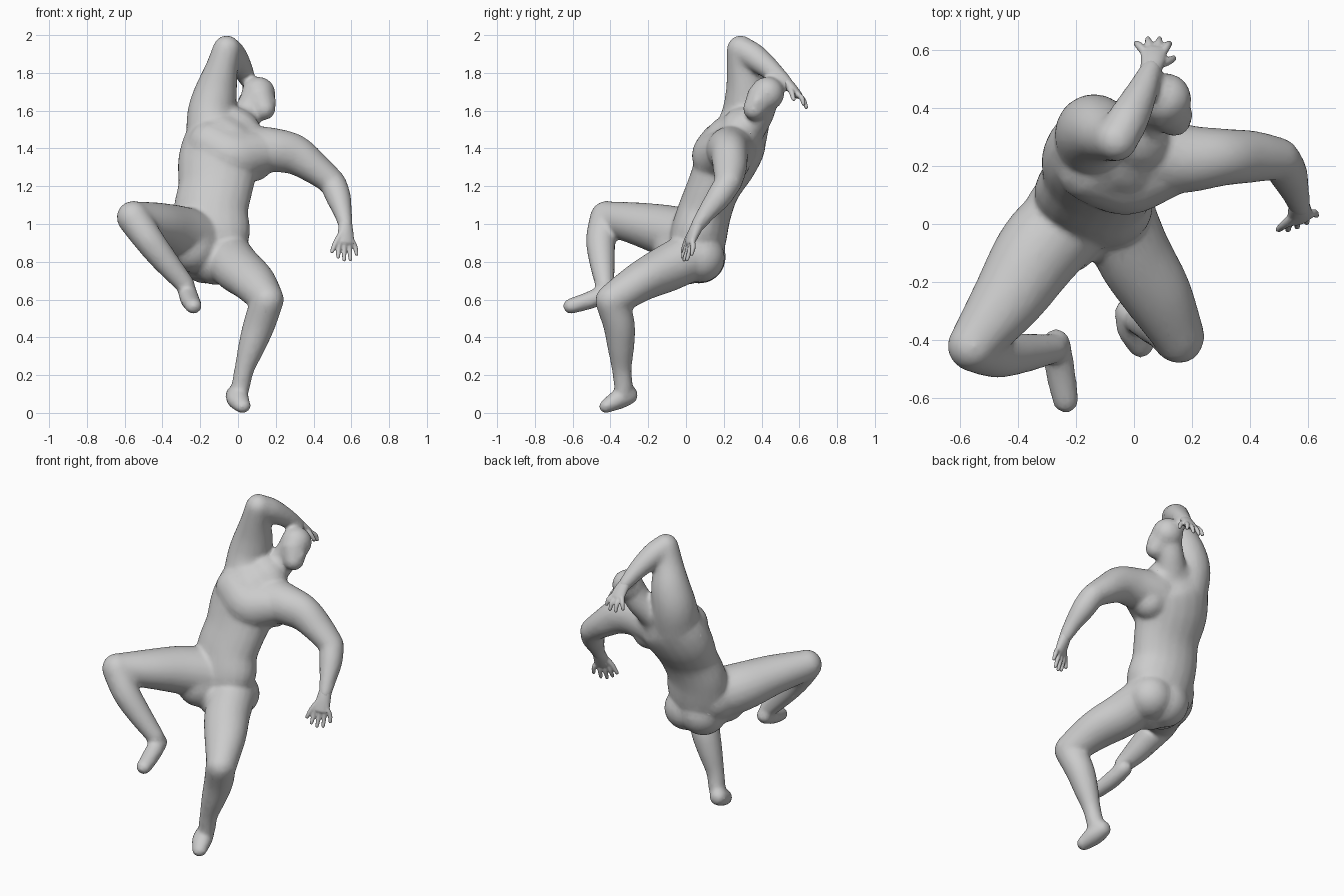
import bpy, bmesh, math
from mathutils import Vector

SEG = 20


def tube(bm, pts, side=(1, 0, 0), steps=5):
    """Round-capped limb through points (x, y, z, half_width, half_depth)."""
    P = [Vector(p if len(p) == 5 else (*p, p[3])) for p in pts]
    Q = [2 * P[0] - P[1]] + P + [2 * P[-1] - P[-2]]
    line = []
    for i in range(1, len(Q) - 2):
        a, b, c, d = Q[i - 1:i + 3]
        for k in range(steps):
            t = k / steps
            line.append(0.5 * (2 * b + (c - a) * t + (2 * a - 5 * b + 4 * c - d) * t ** 2
                               + (3 * b - a - 3 * c + d) * t ** 3))
    line.append(P[-1])
    C = [Vector(p[:3]) for p in line]
    T = [(C[min(i + 1, len(C) - 1)] - C[max(i - 1, 0)]).normalized() for i in range(len(C))]
    rings = [(C[i], T[i], line[i][3], line[i][4]) for i in range(len(C))]

    def cap(i, sgn):
        out = []
        r = min(line[i][3], line[i][4])
        for ang in (25, 50, 75):
            s, c = math.sin(math.radians(ang)), math.cos(math.radians(ang))
            out.append((C[i] + T[i] * r * s * sgn, T[i], line[i][3] * c, line[i][4] * c))
        return out
    rings = cap(0, -1)[::-1] + rings + cap(-1, 1)
    loops = []
    for c, t, a, b in rings:
        s = Vector(side)
        s = (s - t * s.dot(t)).normalized()
        u = t.cross(s)
        loops.append([bm.verts.new(c + s * a * math.cos(w) + u * b * math.sin(w))
                      for w in (2 * math.pi * k / SEG for k in range(SEG))])
    for A, B in zip(loops, loops[1:]):
        for k in range(SEG):
            j = (k + 1) % SEG
            bm.faces.new((A[k], A[j], B[j], B[k]))
    bm.faces.new(loops[0][::-1])
    bm.faces.new(loops[-1])


def ball(bm, x, y, z, r):
    g = bmesh.ops.create_icosphere(bm, subdivisions=3, radius=r)
    bmesh.ops.translate(bm, verts=g["verts"], vec=(x, y, z))


def finish(bm, name, voxel, smooth, ratio):
    bmesh.ops.recalc_face_normals(bm, faces=bm.faces)
    me = bpy.data.meshes.new(name)
    bm.to_mesh(me)
    bm.free()
    me.shade_smooth()
    ob = bpy.data.objects.new(name, me)
    bpy.context.collection.objects.link(ob)
    m = ob.modifiers.new("fuse", 'REMESH')
    m.mode, m.voxel_size, m.use_smooth_shade = 'VOXEL', voxel, True
    m = ob.modifiers.new("soften", 'SMOOTH')
    m.factor, m.iterations = 0.5, smooth
    m = ob.modifiers.new("simplify", 'DECIMATE')
    m.ratio = ratio
    return ob


body = bmesh.new()

# torso: leaning back and twisted towards the lowered arm
tube(body, [(-0.11, 0.05, 0.83, 0.16, 0.13), (-0.13, 0.065, 0.93, 0.20, 0.148),
            (-0.145, 0.097, 1.06, 0.20, 0.142), (-0.12, 0.145, 1.19, 0.20, 0.14),
            (-0.10, 0.213, 1.33, 0.22, 0.163), (-0.06, 0.265, 1.44, 0.215, 0.163),
            (-0.02, 0.30, 1.50, 0.16, 0.12)], side=(0.94, -0.2, -0.15))
# buttocks, hip, crotch and underside of the raised thigh
ball(body, -0.06, 0.075, 0.82, 0.132)
ball(body, -0.17, 0.07, 0.825, 0.142)
ball(body, -0.235, 0.04, 0.925, 0.142)
ball(body, -0.12, 0.0, 0.81, 0.133)
ball(body, -0.24, -0.04, 0.875, 0.133)
# chest and side below the lowered arm
tube(body, [(-0.14, 0.20, 1.42, 0.13), (-0.03, 0.17, 1.36, 0.14), (0.08, 0.195, 1.375, 0.122)],
     side=(0, 1, 0))
ball(body, 0.085, 0.24, 1.325, 0.10)

# neck, skull, jaw, nose
tube(body, [(-0.01, 0.32, 1.50, 0.10), (0.05, 0.385, 1.58, 0.08), (0.09, 0.41, 1.66, 0.078)])
ball(body, 0.108, 0.43, 1.69, 0.091)
tube(body, [(0.115, 0.40, 1.665, 0.084), (0.138, 0.362, 1.61, 0.062)])
tube(body, [(0.17, 0.41, 1.685, 0.02), (0.185, 0.37, 1.645, 0.022)])

# raised arm
tube(body, [(-0.13, 0.28, 1.44, 0.145), (-0.14, 0.318, 1.58, 0.13), (-0.117, 0.322, 1.70, 0.114),
            (-0.085, 0.30, 1.83, 0.086), (-0.06, 0.29, 1.925, 0.075)])
tube(body, [(-0.055, 0.295, 1.925, 0.07), (-0.02, 0.36, 1.885, 0.071), (0.025, 0.45, 1.815, 0.056),
            (0.06, 0.535, 1.74, 0.038)])

# lowered arm
tube(body, [(0.04, 0.245, 1.395, 0.13), (0.18, 0.225, 1.392, 0.118), (0.30, 0.23, 1.367, 0.10, 0.107),
            (0.41, 0.232, 1.293, 0.09, 0.085), (0.50, 0.225, 1.222, 0.074, 0.07)], side=(0, 1, 0))
tube(body, [(0.505, 0.22, 1.212, 0.071), (0.532, 0.172, 1.14, 0.067), (0.555, 0.11, 1.06, 0.05),
            (0.57, 0.06, 0.99, 0.038)])

# raised leg
tube(body, [(-0.21, 0.03, 0.92, 0.15), (-0.325, -0.09, 0.96, 0.15, 0.14),
            (-0.43, -0.25, 1.0, 0.127, 0.115), (-0.545, -0.405, 1.03, 0.091)], side=(0.8, -0.6, 0))
tube(body, [(-0.555, -0.42, 1.035, 0.089), (-0.475, -0.45, 0.92, 0.08), (-0.39, -0.445, 0.81, 0.07),
            (-0.28, -0.43, 0.68, 0.052)])
tube(body, [(-0.268, -0.41, 0.64, 0.05), (-0.255, -0.50, 0.60, 0.052, 0.048),
            (-0.235, -0.61, 0.565, 0.046, 0.042)])

# standing leg
tube(body, [(-0.055, 0.03, 0.83, 0.13), (-0.005, -0.10, 0.765, 0.133, 0.125),
            (0.078, -0.24, 0.695, 0.122, 0.107), (0.155, -0.385, 0.60, 0.09)])
tube(body, [(0.155, -0.395, 0.595, 0.087), (0.113, -0.355, 0.47, 0.085), (0.072, -0.345, 0.35, 0.072),
            (0.033, -0.34, 0.23, 0.053), (0.012, -0.33, 0.13, 0.05)])
tube(body, [(-0.015, -0.305, 0.095, 0.053), (0.0, -0.36, 0.07, 0.06, 0.053),
            (0.026, -0.425, 0.034, 0.045, 0.037)])
finish(body, "figure_body", 0.011, 15, 0.3)


def hand(name, palm, knuckles, tips, thumb, side=(1, 0, 0)):
    """Flat palm, four bent fingers and a thumb."""
    bm = bmesh.new()
    tube(bm, palm, side)
    for i, tip in enumerate(tips):
        a = Vector(knuckles[0]).lerp(Vector(knuckles[1]), i / 3)
        b = Vector(tip)
        mid = a.lerp(b, 0.5) + Vector(((b.x - a.x) * 0.15, 0.006, 0.004))
        tube(bm, [(*a, 0.0145), (*mid, 0.0135), (*b, 0.010)], steps=3)
    tube(bm, [(*thumb[0], 0.018), (*thumb[1], 0.015), (*thumb[2], 0.011)], steps=3)
    finish(bm, name, 0.005, 4, 0.3)


hand("lowered_hand",
     [(0.568, 0.07, 1.01, 0.036, 0.034), (0.57, 0.045, 0.96, 0.042, 0.03), (0.572, 0.02, 0.905, 0.048, 0.022)],
     [(0.538, 0.006, 0.905), (0.607, 0.034, 0.905)],
     [(0.53, -0.02, 0.825), (0.562, -0.01, 0.81), (0.595, 0.005, 0.812), (0.628, 0.03, 0.84)],
     [(0.555, 0.03, 0.96), (0.52, 0.0, 0.905), (0.498, -0.018, 0.855)], side=(0.9, 0.4, 0))
hand("raised_hand",
     [(0.056, 0.525, 1.75, 0.036, 0.034), (0.065, 0.56, 1.72, 0.042, 0.027), (0.068, 0.592, 1.685, 0.046, 0.022)],
     [(0.034, 0.595, 1.685), (0.102, 0.595, 1.685)],
     [(0.008, 0.622, 1.635), (0.048, 0.637, 1.618), (0.088, 0.637, 1.618), (0.122, 0.622, 1.635)],
     [(0.08, 0.55, 1.72), (0.115, 0.56, 1.695), (0.136, 0.57, 1.66)])
